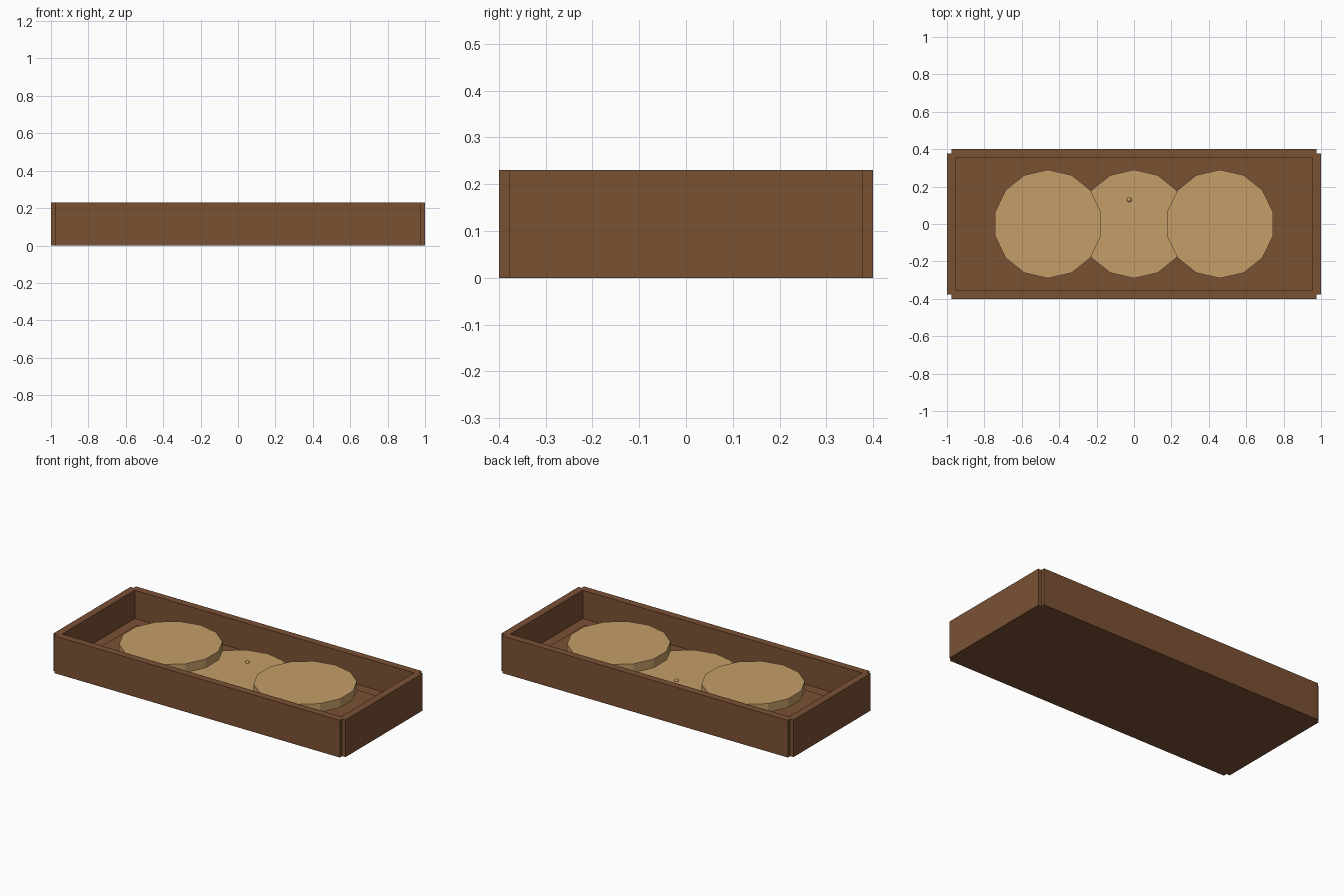
import bpy
import bmesh
from mathutils import Matrix

cube = bpy.data.objects.get("Cube")
if cube:
    bpy.data.objects.remove(cube, do_unlink=True)


def material(name, rgb):
    mat = bpy.data.materials.new(name)
    mat.use_nodes = True
    color = (*rgb, 1)
    mat.diffuse_color = color
    mat.node_tree.nodes["Principled BSDF"].inputs["Base Color"].default_value = color
    return mat


dark_wood = material("dark wood", (0.195, 0.083, 0.034))
light_wood = material("light wood", (0.558, 0.342, 0.138))


def finish(name, bm, mat):
    mesh = bpy.data.meshes.new(name)
    bm.to_mesh(mesh)
    bm.free()
    mesh.materials.append(mat)
    obj = bpy.data.objects.new(name, mesh)
    bpy.context.collection.objects.link(obj)
    return obj


def box(name, low, high, mat):
    bm = bmesh.new()
    size = [h - l for l, h in zip(low, high)]
    middle = [(h + l) / 2 for l, h in zip(low, high)]
    bmesh.ops.create_cube(bm, size=1, matrix=Matrix.Translation(middle) @ Matrix.Diagonal((*size, 1)))
    return finish(name, bm, mat)


def disc(name, x, bottom, top):
    bm = bmesh.new()
    bmesh.ops.create_cone(bm, cap_ends=True, segments=14, radius1=0.29, radius2=0.29,
                          depth=top - bottom,
                          matrix=Matrix.Translation((x, 0, (bottom + top) / 2)))
    return finish(name, bm, light_wood)


HEIGHT = 0.23
FLOOR = 0.055
LONG, SHORT = 0.977, 0.377      # half lengths of the planks, leaving notched corners
INNER_X, INNER_Y = 0.955, 0.355

# Tray floor and the thin panel laid on it
box("tray_floor", (-LONG, -SHORT, 0), (LONG, SHORT, FLOOR), dark_wood)
box("floor_panel", (-0.89, -0.285, FLOOR - 0.01), (0.89, 0.285, FLOOR + 0.005), dark_wood)

# Tray walls
box("front_wall", (-LONG, -0.4, 0), (LONG, -INNER_Y, HEIGHT), dark_wood)
box("back_wall", (-LONG, INNER_Y, 0), (LONG, 0.4, HEIGHT), dark_wood)
box("left_wall", (INNER_X, -SHORT, 0), (1, SHORT, HEIGHT), dark_wood)
box("right_wall", (-1, -SHORT, 0), (-INNER_X, SHORT, HEIGHT), dark_wood)

# Round slices, the outer two resting on the middle one
disc("middle_disc", 0, 0.06, 0.118)
disc("left_disc", 0.46, 0.118, 0.172)
disc("right_disc", -0.46, 0.118, 0.172)

# Small bead on the middle slice
bm = bmesh.new()
bmesh.ops.create_uvsphere(bm, u_segments=10, v_segments=6, radius=0.014,
                          matrix=Matrix.Translation((-0.026, 0.13, 0.115)))
finish("bead", bm, light_wood)
